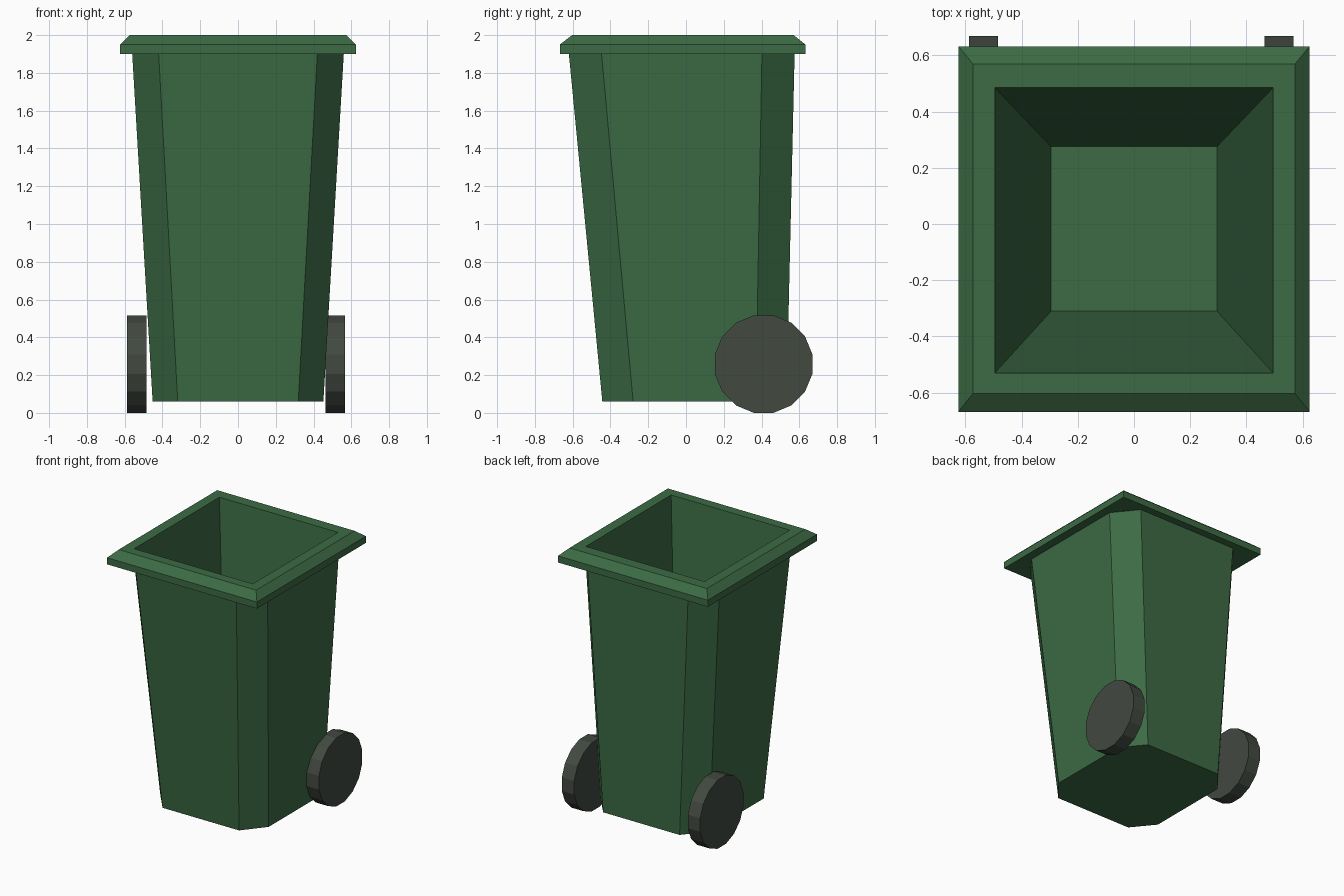
import bpy, bmesh, math
from mathutils import Matrix

if "Cube" in bpy.data.objects:
    bpy.data.objects.remove(bpy.data.objects["Cube"])


def material(name, rgb):
    m = bpy.data.materials.new(name)
    m.diffuse_color = (*rgb, 1)
    m.use_nodes = True
    m.node_tree.nodes["Principled BSDF"].inputs["Base Color"].default_value = m.diffuse_color
    return m


GREEN = material("bin green", (0.045, 0.145, 0.058))
GREY = material("wheel grey", (0.054, 0.067, 0.051))


def add_object(name, bm, mat):
    bmesh.ops.recalc_face_normals(bm, faces=bm.faces)
    mesh = bpy.data.meshes.new(name)
    bm.to_mesh(mesh)
    bm.free()
    mesh.materials.append(mat)
    ob = bpy.data.objects.new(name, mesh)
    bpy.context.collection.objects.link(ob)
    return ob


def rect(hx, y0, y1, z):
    return [(-hx, y0, z), (hx, y0, z), (hx, y1, z), (-hx, y1, z)]


def octagon(hx, y0, y1, z, cx, cy):
    # rectangle with cut corners
    return [(-hx + cx, y0, z), (hx - cx, y0, z), (hx, y0 + cy, z), (hx, y1 - cy, z),
            (hx - cx, y1, z), (-hx + cx, y1, z), (-hx, y1 - cy, z), (-hx, y0 + cy, z)]


def loft(bm, sections):
    rings = [[bm.verts.new(p) for p in s] for s in sections]
    n = len(rings[0])
    for a, b in zip(rings, rings[1:]):
        for i in range(n):
            j = (i + 1) % n
            bm.faces.new((a[i], a[j], b[j], b[i]))
    return rings


# Tapered body with cut corners, closed below, open under the rim
bm = bmesh.new()
rings = loft(bm, [octagon(0.452, -0.443, 0.532, 0.06, 0.133, 0.163),
                  octagon(0.56, -0.62, 0.575, 1.9, 0.14, 0.173)])
bm.faces.new(rings[0][::-1])
add_object("bin_body", bm, GREEN)

# Bevelled rim running down into the tapered inside and its floor
bm = bmesh.new()
rings = loft(bm, [rect(0.5, -0.535, 0.49, 1.9),
                  rect(0.625, -0.668, 0.632, 1.9),
                  rect(0.625, -0.668, 0.632, 1.95),
                  rect(0.573, -0.603, 0.57, 2.0),
                  rect(0.495, -0.53, 0.485, 2.0),
                  rect(0.295, -0.31, 0.275, 0.15)])
bm.faces.new(rings[-1])
add_object("rim_and_inside", bm, GREEN)

# Two sixteen-sided wheels at the back
R = 0.2635
for name, x in (("left_wheel", -0.535), ("right_wheel", 0.516)):
    bm = bmesh.new()
    bmesh.ops.create_cone(bm, cap_ends=True, segments=16, radius1=R, radius2=R, depth=0.103)
    turn = Matrix.Rotation(math.pi / 2, 4, 'Y') @ Matrix.Rotation(math.pi / 16, 4, 'Z')
    low = R * math.cos(math.pi / 16)
    bmesh.ops.transform(bm, matrix=Matrix.Translation((x, 0.411, low)) @ turn, verts=bm.verts)
    add_object(name, bm, GREY)
